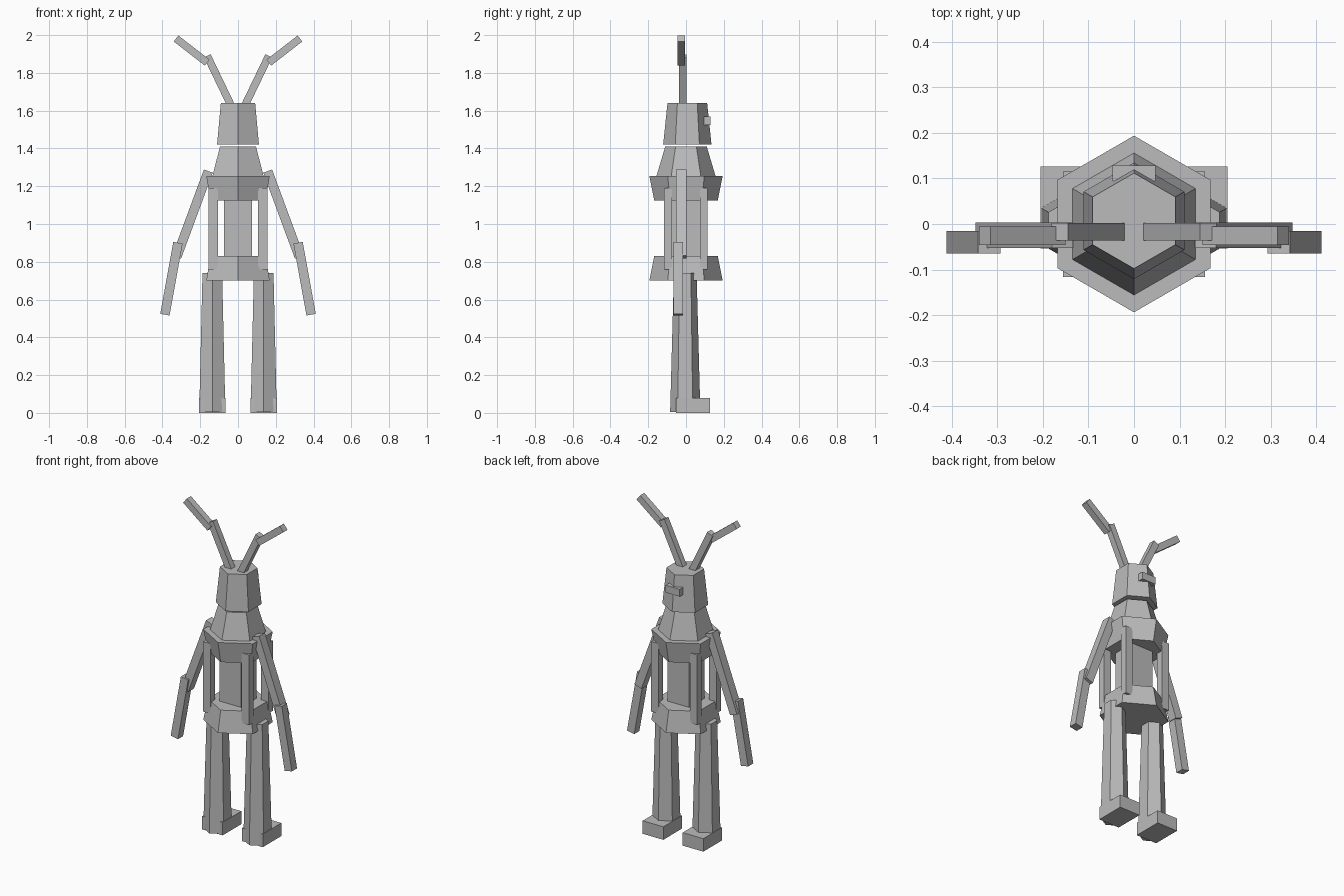
import bpy, bmesh
from mathutils import Vector, Matrix

cube = bpy.data.objects.get("Cube")
if cube:
    bpy.data.objects.remove(cube)

grey = bpy.data.materials.new("plain_grey")
grey.use_nodes = True
colour = (0.5, 0.5, 0.5, 1)
grey.diffuse_color = colour
grey.node_tree.nodes["Principled BSDF"].inputs["Base Color"].default_value = colour


def finish(name, bm):
    mesh = bpy.data.meshes.new(name)
    bm.to_mesh(mesh)
    bm.free()
    mesh.materials.append(grey)
    obj = bpy.data.objects.new(name, mesh)
    bpy.context.collection.objects.link(obj)


def hexagon(name, x, y, z0, z1, r0, r1):
    """Six-sided tapered block with corners pointing front and back."""
    bm = bmesh.new()
    bmesh.ops.create_cone(bm, cap_ends=True, segments=6, radius1=r0, radius2=r1,
                          depth=z1 - z0,
                          matrix=Matrix.Translation((x, y, (z0 + z1) / 2)))
    finish(name, bm)


def box(name, centre, size, turn=Matrix()):
    bm = bmesh.new()
    bmesh.ops.create_cube(bm, size=1, matrix=Matrix.Translation(centre) @ turn
                          @ Matrix.Diagonal((*size, 1)))
    finish(name, bm)


def rod(name, start, end, y, width, depth):
    """Square bar between two (x, z) points, at a constant y."""
    a, b = Vector((start[0], y, start[1])), Vector((end[0], y, end[1]))
    axis = (b - a).normalized()
    side = Vector((0, 1, 0)).cross(axis)
    turn = Matrix((side, (0, 1, 0), axis)).transposed().to_4x4()
    box(name, (a + b) / 2, (width, depth, (b - a).length), turn)


# Head, body and pelvis
hexagon("head", 0, 0.007, 1.42, 1.64, 0.128, 0.105)
box("nose", (0, 0.112, 1.547), (0.095, 0.034, 0.045))
hexagon("shoulders", 0, 0, 1.255, 1.41, 0.156, 0.11)
hexagon("chest", 0, 0, 1.125, 1.255, 0.168, 0.194)
box("spine", (0, 0, 0.98), (0.147, 0.147, 0.4))
hexagon("pelvis", 0, 0, 0.7, 0.83, 0.194, 0.168)

# Paired parts
for side, s in (("left", 1), ("right", -1)):
    for end, y in (("front", -0.095), ("back", 0.094)):
        box(f"{side}_{end}_strut", (s * 0.131, y, 0.975), (0.05, 0.042, 0.43))
    hexagon(f"{side}_leg", s * 0.136, -0.004, 0.005, 0.74, 0.08, 0.06)
    box(f"{side}_foot", (s * 0.136, 0.036, 0.04), (0.14, 0.18, 0.08))
    rod(f"{side}_upper_arm", (s * 0.157, 1.28), (s * 0.325, 0.825), -0.025, 0.05, 0.056)
    rod(f"{side}_forearm", (s * 0.318, 0.901), (s * 0.387, 0.52), -0.04, 0.05, 0.05)
    rod(f"{side}_lower_antenna", (s * 0.033, 1.62), (s * 0.163, 1.89), -0.017, 0.04, 0.038)
    rod(f"{side}_upper_antenna", (s * 0.163, 1.854), (s * 0.328, 1.982), -0.026, 0.04, 0.04)
